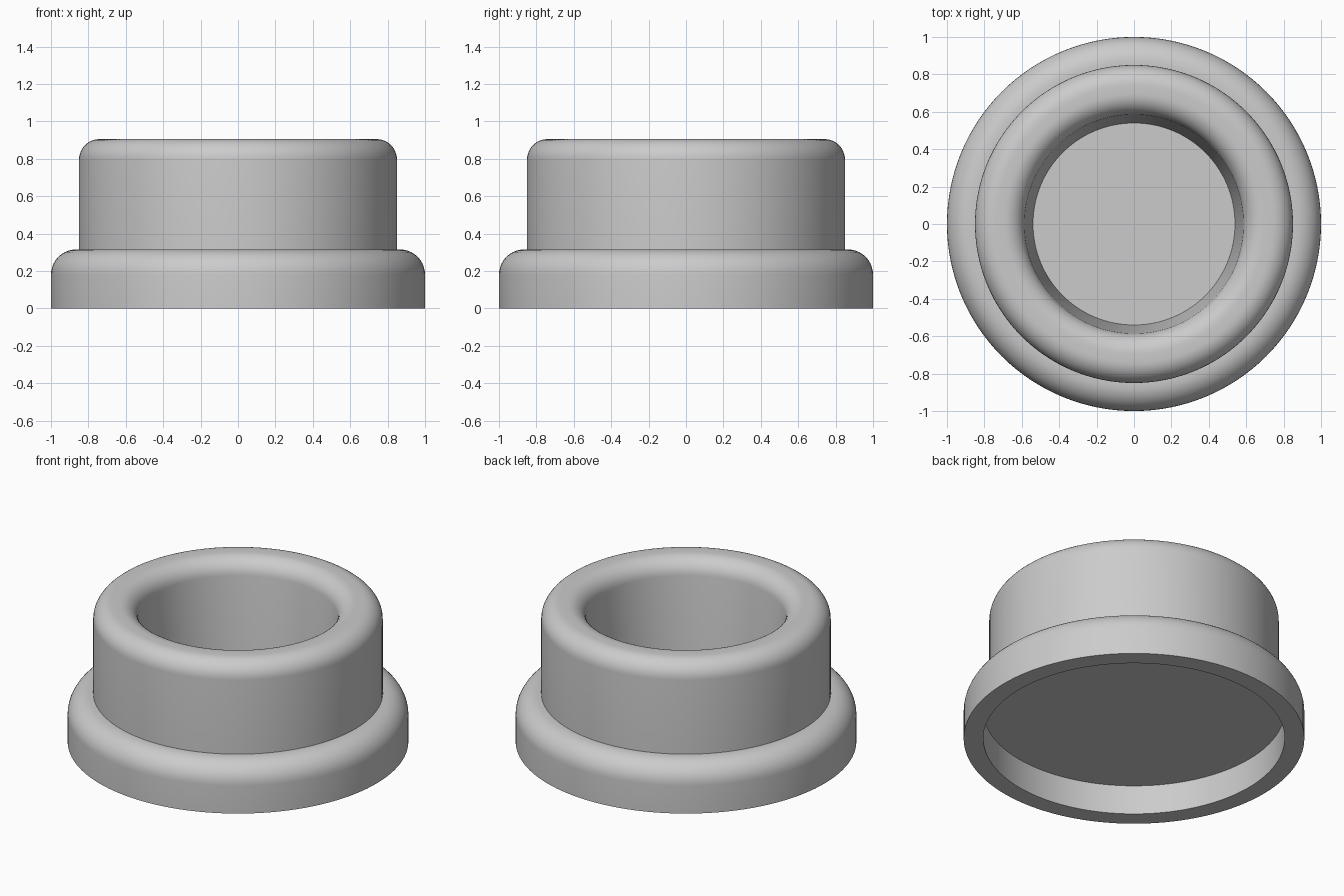
import bpy
import bmesh
import math

if "Cube" in bpy.data.objects:
    bpy.data.objects.remove(bpy.data.objects["Cube"], do_unlink=True)

SEGMENTS = 128


def fillet(cx, cz, radius, start, end, steps=10):
    """Arc points in the radius/height plane, angles in degrees."""
    angles = [math.radians(start + (end - start) * i / steps) for i in range(steps + 1)]
    return [(cx + radius * math.cos(a), cz + radius * math.sin(a)) for a in angles]


def lathe(name, profile, material):
    """Revolve a profile that starts and ends on the z axis."""
    bm = bmesh.new()
    verts = [bm.verts.new((r, 0, z)) for r, z in profile]
    edges = [bm.edges.new(pair) for pair in zip(verts, verts[1:])]
    bmesh.ops.spin(bm, geom=verts + edges, cent=(0, 0, 0), axis=(0, 0, 1),
                   angle=math.tau, steps=SEGMENTS, use_merge=False)
    bmesh.ops.remove_doubles(bm, verts=bm.verts, dist=1e-4)
    bmesh.ops.recalc_face_normals(bm, faces=bm.faces)
    mesh = bpy.data.meshes.new(name)
    bm.to_mesh(mesh)
    bm.free()
    mesh.materials.append(material)
    obj = bpy.data.objects.new(name, mesh)
    bpy.context.collection.objects.link(obj)
    bpy.ops.object.select_all(action="DESELECT")
    obj.select_set(True)
    bpy.context.view_layer.objects.active = obj
    bpy.ops.object.shade_smooth_by_angle(angle=math.radians(30))
    return obj


gray = bpy.data.materials.new("plain_gray")
gray.use_nodes = True
color = (0.6, 0.6, 0.6, 1)
gray.diffuse_color = color
gray.node_tree.nodes["Principled BSDF"].inputs["Base Color"].default_value = color

# Underside recess and flat foot rim
profile = [(0, 0.19), (0.885, 0.19), (0.885, 0), (1, 0)]
# Flange with rounded shoulder
profile += fillet(0.865, 0.18, 0.135, 0, 90)
# Collar wall, rounded outer lip and rounded inner lip
profile += [(0.85, 0.315)]
profile += fillet(0.74, 0.795, 0.11, 0, 90)
profile += fillet(0.695, 0.795, 0.11, 90, 176)
# Tapered bore and its floor
profile += [(0.54, 0.22), (0, 0.22)]

lathe("flanged_collar", profile, gray)
